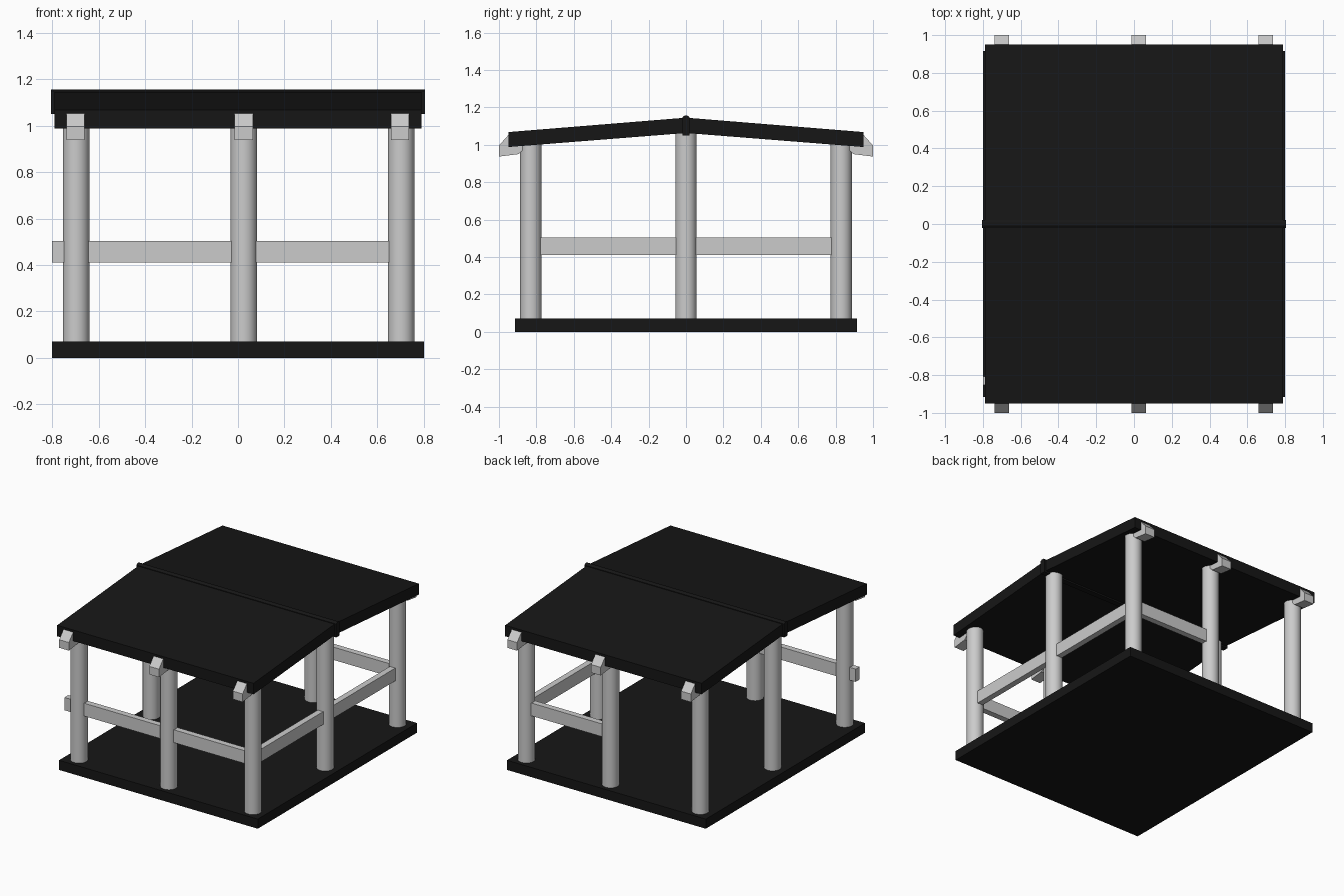
import bpy, bmesh, math

if "Cube" in bpy.data.objects:
    bpy.data.objects.remove(bpy.data.objects["Cube"])

black = bpy.data.materials.new("black_paint")
black.diffuse_color = (0.008, 0.008, 0.008, 1)
black.use_nodes = True
black.node_tree.nodes["Principled BSDF"].inputs["Base Color"].default_value = black.diffuse_color


def finish(name, bm, mat=None):
    bmesh.ops.recalc_face_normals(bm, faces=bm.faces)
    mesh = bpy.data.meshes.new(name)
    bm.to_mesh(mesh)
    bm.free()
    obj = bpy.data.objects.new(name, mesh)
    bpy.context.collection.objects.link(obj)
    if mat:
        mesh.materials.append(mat)
    return obj


def prism(name, profile, x0, x1, mat=None):
    """Extrude a (y, z) profile along x."""
    bm = bmesh.new()
    face = bm.faces.new([bm.verts.new((x0, y, z)) for y, z in profile])
    ext = bmesh.ops.extrude_face_region(bm, geom=[face])
    verts = [v for v in ext["geom"] if isinstance(v, bmesh.types.BMVert)]
    bmesh.ops.translate(bm, verts=verts, vec=(x1 - x0, 0, 0))
    return finish(name, bm, mat)


def box(name, x0, x1, y0, y1, z0, z1, mat=None):
    return prism(name, [(y0, z0), (y1, z0), (y1, z1), (y0, z1)], x0, x1, mat)


def post(name, x, y, z0, z1, r=0.057):
    bpy.ops.mesh.primitive_cylinder_add(vertices=32, radius=r, depth=z1 - z0,
                                        location=(x, y, (z0 + z1) / 2))
    bpy.context.object.name = name
    bpy.ops.object.shade_smooth_by_angle(angle=math.radians(40))


# Floor slab
box("floor", -0.8, 0.8, -0.915, 0.915, 0, 0.07, black)

# Posts around the edge, none in the centre
post_x = {"left": -0.697, "middle": 0.025, "right": 0.702}
post_y = {"front": -0.83, "side": 0.0, "back": 0.83}
for xn, x in post_x.items():
    for yn, y in post_y.items():
        if (xn, yn) != ("middle", "side"):
            post(f"{yn}_{xn}_post", x, y, 0.06, 1.08 if yn == "side" else 1.01)

# Rails: full front and right side, half of the back
Z0, Z1, T = 0.41, 0.503, 0.022
box("front_rail", -0.8, 0.70, -0.83 - T, -0.83 + T, Z0, Z1)
box("back_rail", 0.025, 0.70, 0.83 - T, 0.83 + T, Z0, Z1)
box("right_rail", 0.702 - T, 0.702 + T, -0.83, 0.83, Z0, Z1)

# Sloping roof panels and rafter ends on both sides
panel = [(0, 1.063), (0.95, 0.988), (0.95, 1.068), (0, 1.145)]
rafter = [(0.85, 1.02), (0.95, 1.052), (1.0, 0.996), (1.0, 0.937),
          (0.895, 0.95), (0.862, 0.985)]
for side, s in (("front", -1), ("back", 1)):
    prism(f"{side}_roof_panel", [(s * y, z) for y, z in panel], -0.79, 0.79, black)
    for xn, cx in (("left", -0.70), ("middle", 0.025), ("right", 0.698)):
        prism(f"{side}_{xn}_rafter_end", [(s * y, z) for y, z in rafter],
              cx - 0.039, cx + 0.039)

# Ridge beam
prism("ridge_beam", [(-0.02, 1.05), (0.02, 1.05), (0.02, 1.148), (0.008, 1.156),
                     (-0.008, 1.156), (-0.02, 1.148)], -0.804, 0.804, black)
